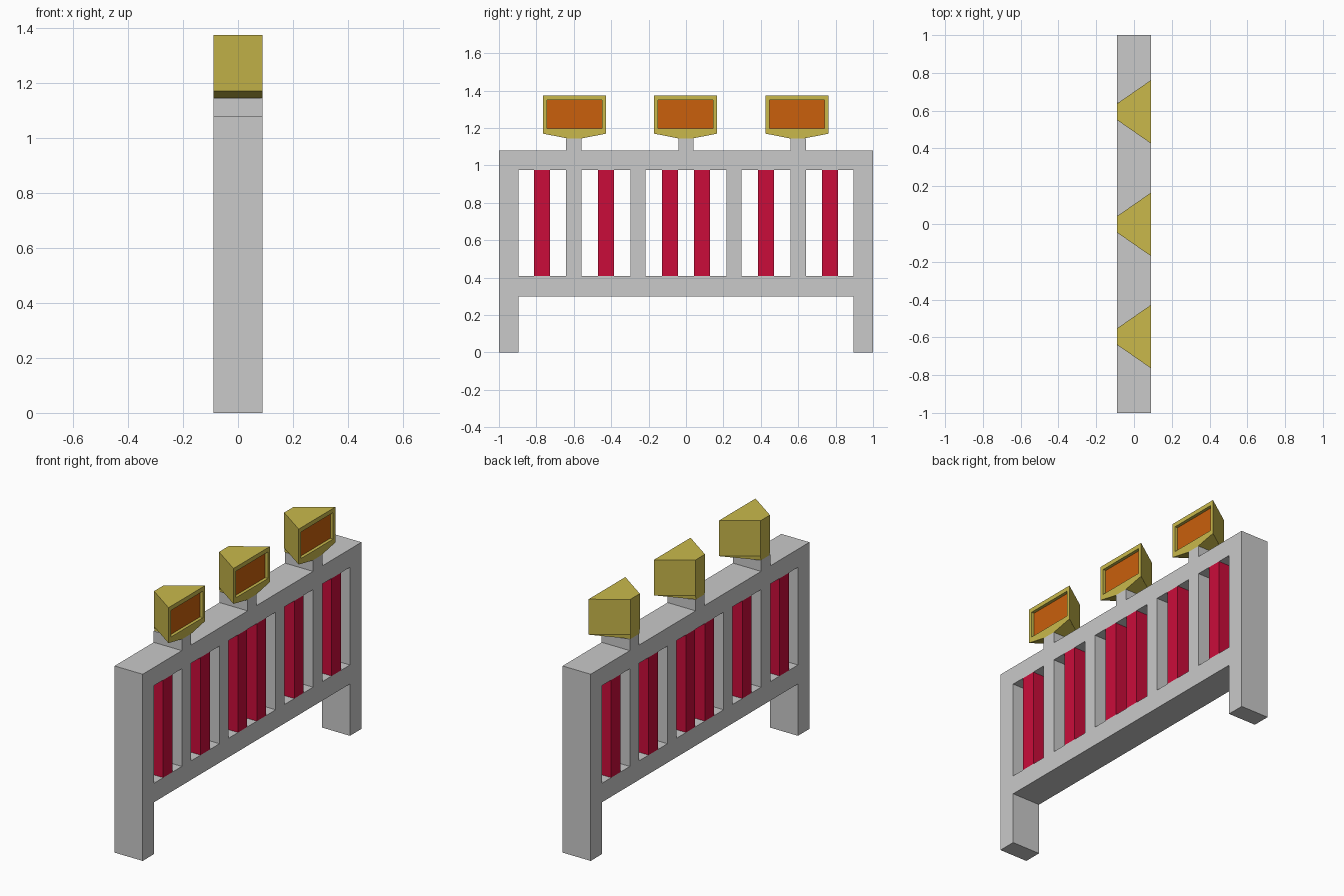
import bpy, bmesh

if "Cube" in bpy.data.objects:
    bpy.data.objects.remove(bpy.data.objects["Cube"])

D = 0.09  # half depth of the barrier


def material(name, rgb):
    m = bpy.data.materials.new(name)
    m.diffuse_color = (*rgb, 1.0)
    m.use_nodes = True
    m.node_tree.nodes["Principled BSDF"].inputs["Base Color"].default_value = m.diffuse_color
    return m


grey = material("light_grey", (0.585, 0.585, 0.585))
red = material("red", (0.59, 0.0037, 0.042))
yellow = material("yellow", (0.585, 0.485, 0.071))
orange = material("orange", (0.585, 0.117, 0.0037))


def finish(name, bm, *mats):
    bmesh.ops.recalc_face_normals(bm, faces=bm.faces)
    me = bpy.data.meshes.new(name)
    bm.to_mesh(me)
    bm.free()
    for m in mats:
        me.materials.append(m)
    ob = bpy.data.objects.new(name, me)
    bpy.context.collection.objects.link(ob)
    return ob


# Frame: filled cells of a side-view grid, extruded through the depth
half = [0.04, 0.216, 0.298, 0.558, 0.642, 0.895, 1.0]
ys = [-v for v in reversed(half)] + half
zs = [0, 0.3, 0.41, 0.975, 1.08, 1.145]


def filled(y, row):
    y = abs(y)
    leg = y > 0.895
    lamp_post = 0.558 < y < 0.642
    if row == 0:
        return leg
    if row in (1, 3):
        return True
    if row == 2:
        return leg or lamp_post or 0.216 < y < 0.298
    return lamp_post or y < 0.04  # stems under the lamps


bm = bmesh.new()
for a, b in zip(ys, ys[1:]):
    for row, (lo, hi) in enumerate(zip(zs, zs[1:])):
        if filled((a + b) / 2, row):
            bm.faces.new([bm.verts.new((-D, y, z)) for y, z in
                          ((a, lo), (b, lo), (b, hi), (a, hi))])
bmesh.ops.remove_doubles(bm, verts=bm.verts, dist=1e-4)
ext = bmesh.ops.extrude_face_region(bm, geom=list(bm.faces), use_keep_orig=True)
bmesh.ops.translate(bm, vec=(2 * D, 0, 0),
                    verts=[v for v in ext["geom"] if isinstance(v, bmesh.types.BMVert)])
finish("barrier_frame", bm, grey)

# Red slats, flush with both sides of the frame
for i, y in enumerate((-0.77, -0.428, -0.086, 0.086, 0.428, 0.77)):
    bm = bmesh.new()
    bmesh.ops.create_cube(bm, size=1)
    for v in bm.verts:
        v.co = (v.co.x * 2 * D, y + v.co.y * 0.084, 0.6925 + v.co.z * 0.565)
    finish(f"red_slat_{i + 1}", bm, red)


# Lamps: tapered hoods with a recessed orange lens facing +x
def lamp(name, y0):
    bm = bmesh.new()

    def ring(x, w):
        prof = ((-w, 1.375), (-w, 1.17), (-0.04, 1.145),
                (0.04, 1.145), (w, 1.17), (w, 1.375))
        return [bm.verts.new((x, y0 + y, z)) for y, z in prof]

    def rect(x):
        return [bm.verts.new((x, y0 + y, z)) for y, z in
                ((-0.147, 1.35), (-0.147, 1.197), (0.147, 1.197), (0.147, 1.35))]

    back, front = ring(-D, 0.043), ring(D, 0.168)
    rim, lens = rect(D), rect(D - 0.018)
    bm.faces.new(back)
    for i in range(6):
        j = (i + 1) % 6
        bm.faces.new((back[i], back[j], front[j], front[i]))
    # front border around the recess
    f = front
    bm.faces.new((f[0], f[1], rim[1], rim[0]))
    bm.faces.new((f[1], f[2], f[3], f[4], rim[2], rim[1]))
    bm.faces.new((f[4], f[5], rim[3], rim[2]))
    bm.faces.new((f[5], f[0], rim[0], rim[3]))
    for i in range(4):
        j = (i + 1) % 4
        bm.faces.new((rim[i], rim[j], lens[j], lens[i]))
    bm.faces.new(lens).material_index = 1
    finish(name, bm, yellow, orange)


for i, y in enumerate((-0.596, -0.002, 0.594)):
    lamp(f"warning_lamp_{i + 1}", y)
